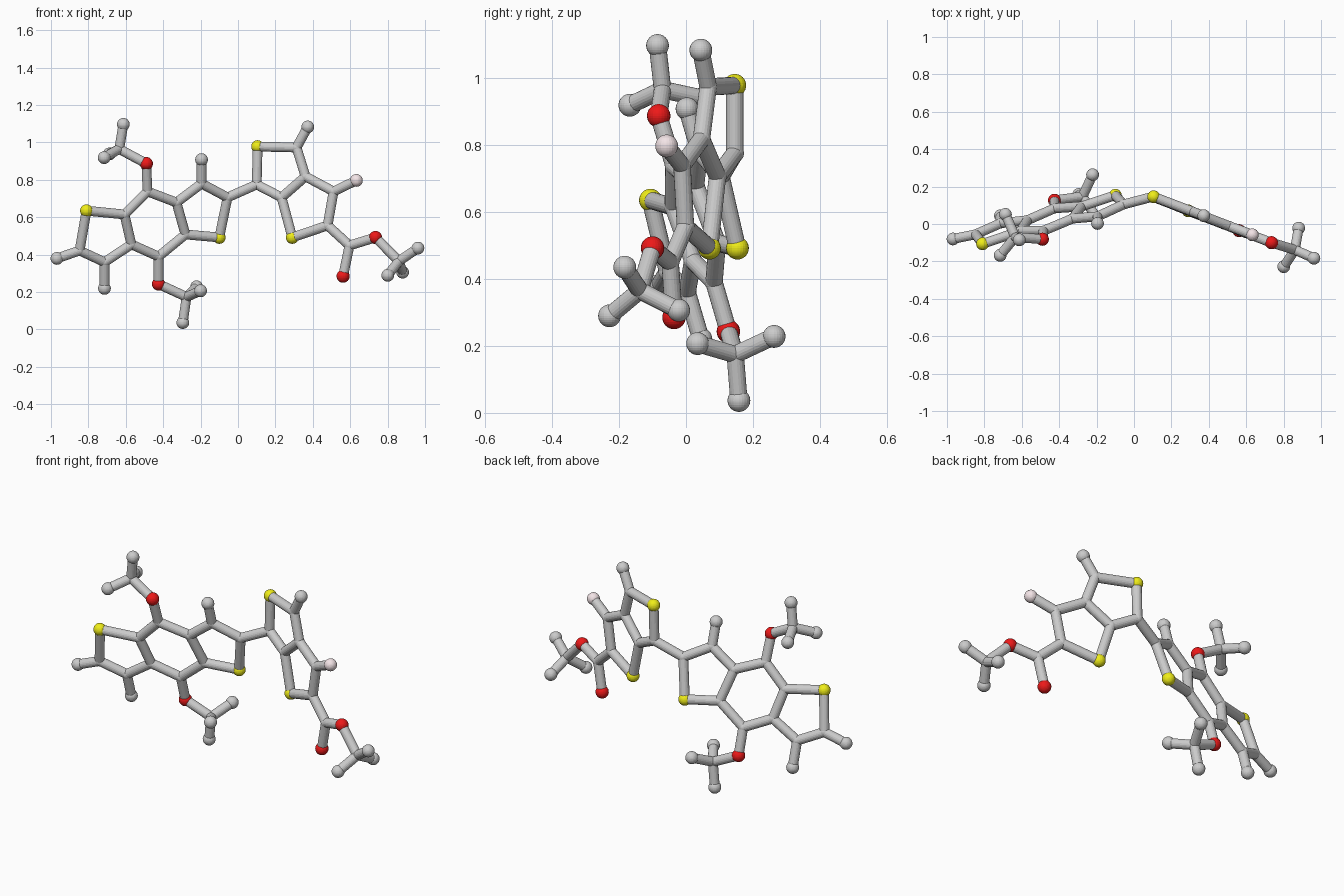
import bpy, bmesh
from math import radians
from mathutils import Vector, Matrix

if "Cube" in bpy.data.objects:
    bpy.data.objects.remove(bpy.data.objects["Cube"])

BOND_R, JOINT_R, BALL_R = 0.026, 0.0275, 0.034
atoms, bonds = {}, []


def add_flat(points, a, b, c):
    """Place atoms given as (x, z) on the plane y = a + b x + c z."""
    for n, (x, z) in points.items():
        atoms[n] = Vector((x, a + b * x + c * z, z))


def link(text):
    bonds.extend(tuple(p.split('-')) for p in text.split())


# Left unit: three fused rings lying in one tilted plane
add_flat({
    'S1': (-.81, .635), 'B': (-.847, .422), 'C': (-.714, .36), 'D': (-.57, .455),
    'E': (-.607, .615), 'F': (-.484, .738), 'G': (-.329, .679), 'H': (-.281, .508),
    'I': (-.425, .39), 'J': (-.195, .78), 'K': (-.056, .706), 'S2': (-.10, .492),
    'b': (-.968, .38), 'c': (-.714, .22), 'j': (-.195, .908),
    'O1': (-.49, .887), 'O2': (-.425, .243)}, .328, .307, -.292)
link('S1-B B-C C-D D-E E-S1 E-F F-G G-H H-I I-D G-J J-K K-S2 S2-H '
     'B-b C-c J-j F-O1 I-O2 K-M')

# Right unit: two fused rings and the ester group
add_flat({
    'M': (.10, .775), 'S3': (.105, .978), 'P': (.313, .973), 'Q': (.361, .818),
    'R': (.233, .706), 'S4': (.29, .492), 'U': (.479, .556), 'V': (.511, .738),
    'p': (.373, 1.083), 'X1': (.633, .797), 'W': (.596, .449),
    'O3': (.562, .285), 'O4': (.735, .492)}, .176, -.382, .01)
link('M-S3 S3-P P-Q Q-R R-M R-S4 S4-U U-V V-Q P-p V-X1 U-W W-O3 W-O4')


def tripod(name, oxygen, centre, tip):
    """Three-armed end group; arms are turned about the oxygen-centre axis."""
    centre, tip = Vector(centre), Vector(tip)
    axis = centre - atoms[oxygen]
    atoms[name] = centre
    bonds.append((oxygen, name))
    for i in range(3):
        arm = Matrix.Rotation(radians(120 * i), 3, axis) @ (tip - centre)
        atoms[name + str(i)] = centre + arm
        bonds.append((name, name + str(i)))


tripod('ta', 'O1', (-.635, -.07, .965), (-.613, -.085, 1.097))
tripod('tb', 'O2', (-.275, .147, .174), (-.295, .158, .037))
tripod('tc', 'O4', (.86, -.138, .365), (.962, -.183, .435))


def finish(name, bm, colour=None):
    me = bpy.data.meshes.new(name)
    bm.to_mesh(me)
    bm.free()
    ob = bpy.data.objects.new(name, me)
    bpy.context.collection.objects.link(ob)
    if colour:
        mat = bpy.data.materials.new(name + '_colour')
        mat.diffuse_color = colour
        mat.use_nodes = True
        mat.node_tree.nodes["Principled BSDF"].inputs["Base Color"].default_value = mat.diffuse_color
        me.materials.append(mat)


def balls(name, keys, radius, colour=None):
    bm = bmesh.new()
    for k in keys:
        bmesh.ops.create_uvsphere(bm, u_segments=24, v_segments=16, radius=radius,
                                  matrix=Matrix.Translation(atoms[k]))
    finish(name, bm, colour)


# Bonds: straight rods between atom centres
bm = bmesh.new()
for a, b in bonds:
    p, q = atoms[a], atoms[b]
    d = q - p
    m = Matrix.Translation((p + q) / 2) @ d.to_track_quat('Z', 'Y').to_matrix().to_4x4()
    bmesh.ops.create_cone(bm, cap_ends=True, segments=20, radius1=BOND_R,
                          radius2=BOND_R, depth=d.length, matrix=m)
finish('bond_rods', bm)

# Atoms: coloured balls, grey end balls and small grey joints
ends = [k for k in atoms if sum(k in pair for pair in bonds) == 1]
special = [k for k in atoms if k[0] in 'SOX']
balls('red_balls', [k for k in atoms if k[0] == 'O'], .035, (.85, .01, .01, 1))
balls('yellow_balls', [k for k in atoms if k[0] == 'S'], BALL_R, (.87, .85, .01, 1))
balls('pink_ball', ['X1'], BALL_R, (.9, .78, .8, 1))
balls('grey_end_balls', [k for k in ends if k not in special], BALL_R)
balls('grey_joints', [k for k in atoms if k not in ends and k not in special], JOINT_R)
